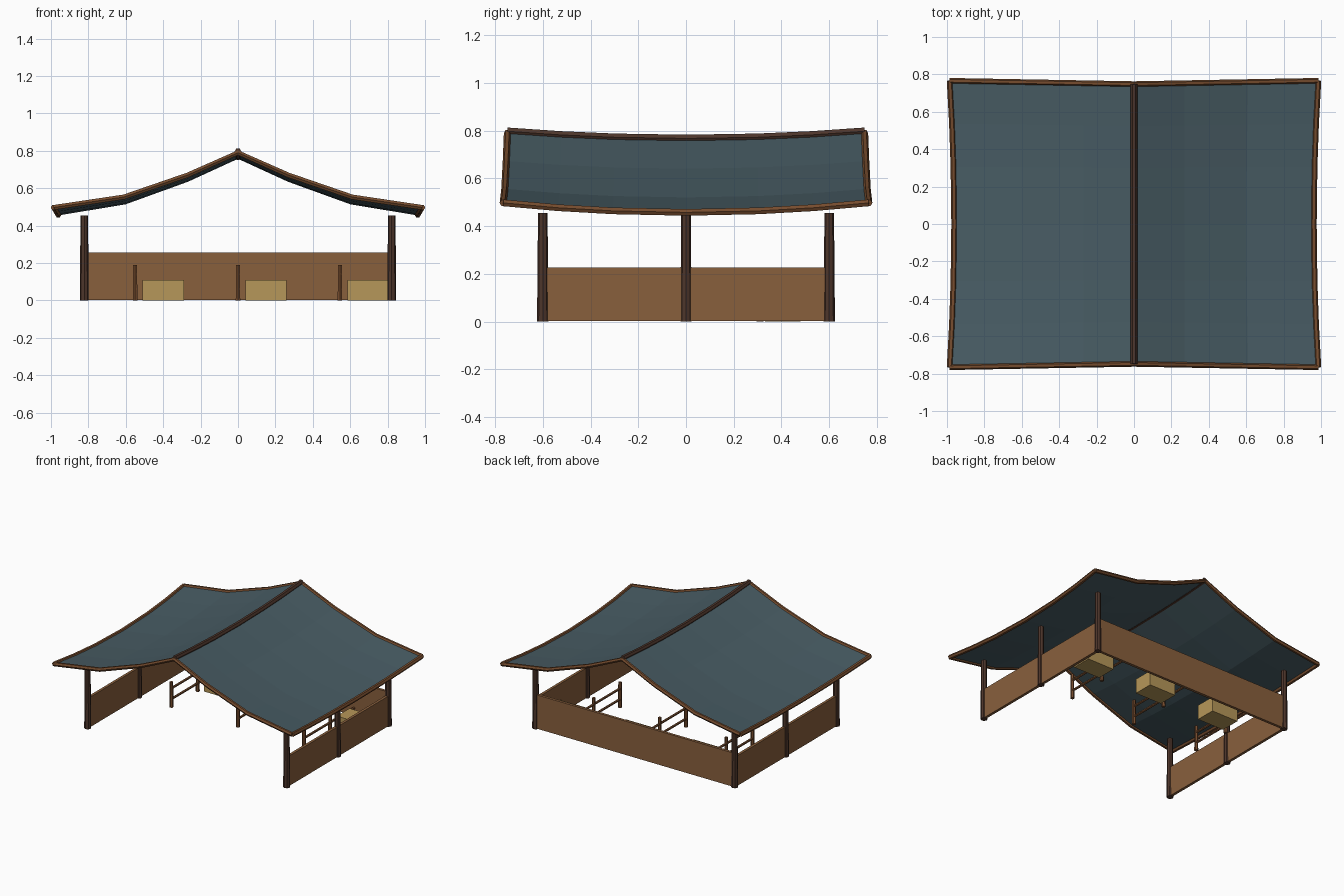
import bpy
import bmesh
from mathutils import Vector

default = bpy.data.objects.get("Cube")
if default:
    bpy.data.objects.remove(default)


def material(name, rgb):
    mat = bpy.data.materials.new(name)
    mat.use_nodes = True
    color = (*rgb, 1.0)
    mat.diffuse_color = color
    bsdf = next(n for n in mat.node_tree.nodes if n.type == "BSDF_PRINCIPLED")
    bsdf.inputs["Base Color"].default_value = color
    bsdf.inputs["Roughness"].default_value = 0.9
    return mat


roof_blue = material("slate_blue_roof", (0.065, 0.108, 0.128))
dark_wood = material("dark_wood", (0.075, 0.036, 0.024))
trim_wood = material("trim_wood", (0.18, 0.072, 0.027))
plank_wood = material("plank_wood", (0.25, 0.115, 0.046))
straw = material("straw", (0.47, 0.31, 0.1))


def link_mesh(name, bm, mat):
    bmesh.ops.recalc_face_normals(bm, faces=bm.faces)
    mesh = bpy.data.meshes.new(name)
    bm.to_mesh(mesh)
    bm.free()
    mesh.materials.append(mat)
    obj = bpy.data.objects.new(name, mesh)
    bpy.context.collection.objects.link(obj)
    return obj


def box(name, low, high, mat):
    low, high = Vector(low), Vector(high)
    bm = bmesh.new()
    bmesh.ops.create_cube(bm, size=1)
    bmesh.ops.scale(bm, vec=high - low, verts=bm.verts)
    bmesh.ops.translate(bm, vec=(low + high) / 2, verts=bm.verts)
    return link_mesh(name, bm, mat)


def pole(name, start, end, r1, r2, mat, sides=8):
    start, end = Vector(start), Vector(end)
    axis = end - start
    bm = bmesh.new()
    bmesh.ops.create_cone(bm, cap_ends=True, segments=sides,
                          radius1=r1, radius2=r2, depth=axis.length)
    bmesh.ops.rotate(bm, verts=bm.verts,
                     matrix=axis.to_track_quat("Z", "Y").to_matrix())
    bmesh.ops.translate(bm, vec=(start + end) / 2, verts=bm.verts)
    return link_mesh(name, bm, mat)


def beam(name, points, radius, mat):
    """Bent round beam following a row of points."""
    curve = bpy.data.curves.new(name, "CURVE")
    curve.dimensions = "3D"
    curve.bevel_depth = radius
    curve.bevel_resolution = 1
    curve.use_fill_caps = True
    spline = curve.splines.new("POLY")
    spline.points.add(len(points) - 1)
    for target, p in zip(spline.points, points):
        target.co = (*p, 1)
    temp = bpy.data.objects.new(name + "_path", curve)
    bpy.context.collection.objects.link(temp)
    mesh = bpy.data.meshes.new_from_object(
        temp.evaluated_get(bpy.context.evaluated_depsgraph_get()))
    bpy.data.objects.remove(temp)
    mesh.materials.clear()
    mesh.materials.append(mat)
    for poly in mesh.polygons:
        poly.use_smooth = False
        poly.material_index = 0
    obj = bpy.data.objects.new(name, mesh)
    bpy.context.collection.objects.link(obj)


# Roof: a swept gable that sags towards the middle
PROFILE = [(0, 0.79), (0.27, 0.67), (0.61, 0.553), (0.985, 0.497)]
STATIONS = [-1, -0.7, -0.4, 0, 0.4, 0.7, 1]


def roof_point(x, z, t):
    dip = 1 - t * t
    out = abs(x)
    return Vector((x * (1 - 0.025 * dip * out), t * (0.748 + 0.018 * out),
                   z - (0.03 + 0.01 * out) * dip))


section = [(-x, z) for x, z in reversed(PROFILE[1:])] + PROFILE
bm = bmesh.new()
grid = [[bm.verts.new(roof_point(x, z, t)) for x, z in section] for t in STATIONS]
for a, b in zip(grid, grid[1:]):
    for i in range(len(section) - 1):
        bm.faces.new((a[i], a[i + 1], b[i + 1], b[i]))
roof = link_mesh("roof", bm, roof_blue)
solid = roof.modifiers.new("thickness", "SOLIDIFY")
solid.thickness = 0.006
solid.offset = 0

# Roof trim and ridge
for t, end in ((-1, "front"), (1, "back")):
    beam(end + "_gable_trim", [roof_point(x, z, t) for x, z in section],
         0.015, trim_wood)
for s, side in ((-1, "right"), (1, "left")):
    x, z = PROFILE[-1]
    beam(side + "_eave_trim", [roof_point(s * x, z, t) for t in STATIONS],
         0.016, trim_wood)
beam("ridge_beam", [roof_point(0, 0.797, t) for t in STATIONS], 0.018, dark_wood)

# Posts and low walls
for s, side in ((-1, "right"), (1, "left")):
    x = s * 0.822
    for y, place in ((-0.6, "front"), (0, "middle"), (0.6, "back")):
        pole(f"{side}_{place}_post", (x, y, 0), (x, y, 0.455),
             0.024, 0.02, dark_wood)
    for y, place in ((-0.3, "front"), (0.3, "back")):
        box(f"{side}_{place}_wall", (x - 0.01, y - 0.285, 0.003),
            (x + 0.01, y + 0.285, 0.227), plank_wood)
box("back_wall", (-0.81, 0.59, 0.003), (0.81, 0.61, 0.255), plank_wood)

# Stall dividers and straw feed boxes
for n, (x, box_x) in enumerate(((-0.55, -0.4), (0, 0.15), (0.545, 0.695)), 1):
    for y, place in ((0, "front"), (0.31, "back")):
        pole(f"divider_{n}_{place}_post", (x, y, 0), (x, y, 0.188),
             0.014, 0.012, trim_wood, 6)
    for z, place in ((0.06, "lower"), (0.14, "upper")):
        pole(f"divider_{n}_{place}_rail", (x, -0.01, z), (x, 0.59, z),
             0.009, 0.009, trim_wood, 6)
    box(f"feed_box_{n}", (box_x - 0.11, 0.33, 0), (box_x + 0.11, 0.48, 0.11), straw)
